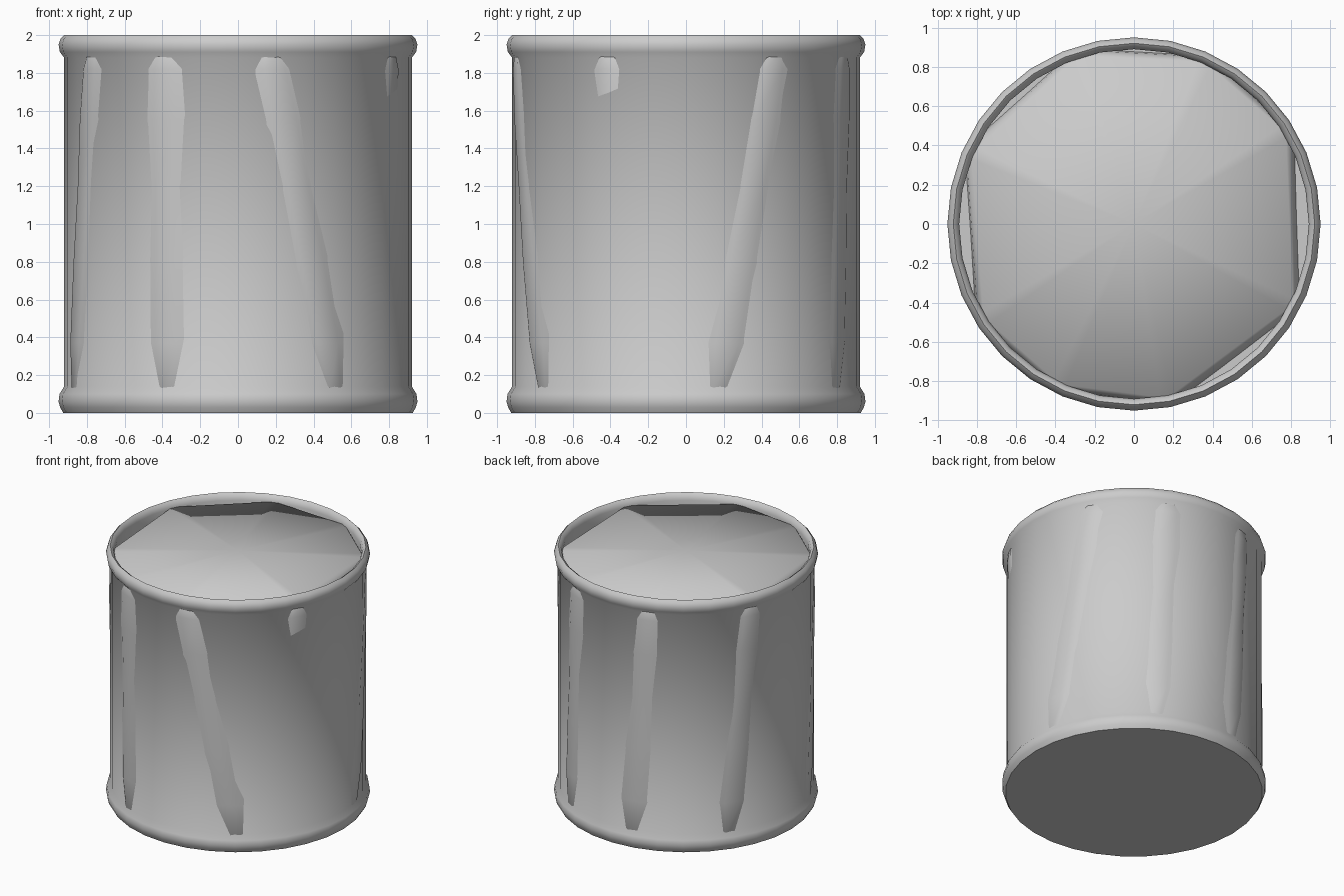
import bpy, bmesh
from math import sin, cos, pi, radians

if "Cube" in bpy.data.objects:
    bpy.data.objects.remove(bpy.data.objects["Cube"])


def make_object(name, bm, angle):
    bmesh.ops.recalc_face_normals(bm, faces=bm.faces)
    mesh = bpy.data.meshes.new(name)
    bm.to_mesh(mesh)
    bm.free()
    obj = bpy.data.objects.new(name, mesh)
    bpy.context.collection.objects.link(obj)
    bpy.ops.object.select_all(action='DESELECT')
    bpy.context.view_layer.objects.active = obj
    obj.select_set(True)
    bpy.ops.object.shade_smooth_by_angle(angle=radians(angle))
    return obj


def bridge(bm, a, b):
    n = len(a)
    for i in range(n):
        j = (i + 1) % n
        bm.faces.new((a[i], a[j], b[j], b[i]))


def fan(bm, ring, z):
    c = bm.verts.new((0, 0, z))
    for i in range(len(ring)):
        bm.faces.new((ring[i], ring[(i + 1) % len(ring)], c))


# Outer container: lathed wall with a soft bead at the top and bottom
profile = [(.925, 0), (.942, .03), (.95, .06), (.945, .1), (.92, .14),
           (.92, 1.88), (.943, 1.91), (.95, 1.95), (.94, 1.98),
           (.92, 2), (.90, 1.985), (.89, 1.95), (.89, 1.86)]
SIDES = 32
bm = bmesh.new()
rings = [[bm.verts.new((r * cos(2 * pi * i / SIDES), r * sin(2 * pi * i / SIDES), z))
          for i in range(SIDES)] for r, z in profile]
for a, b in zip(rings, rings[1:]):
    bridge(bm, a, b)
bm.faces.new(rings[0])
bm.faces.new(rings[-1])
make_object("container_wall", bm, 58)

# Filling: twisted eight-cornered block whose corners break through the wall
top_angles = [11, 63, 121, 156, 198, 246, 302, 335]
low_angles = [34, 65, 101, 150, 190, 235, 289, 336]
# height, corner radius, half width of the chamfered corner in degrees
levels = [(.06, .88, 2), (.13, .921, 2), (.37, .927, 4), (.8, .926, 4),
          (1.2, .924, 3.5), (1.55, .927, 4), (1.82, .926, 3.5),
          (1.9, .919, 2), (1.95, .89, 2)]
bm = bmesh.new()
rings = []
for z, r, half in levels:
    t = (z - .13) / 1.77
    ring = []
    for lo, hi in zip(low_angles, top_angles):
        mid = lo + (hi - lo) * t
        # one corner only shows near the top
        rad = min(r, .908) if hi == 63 and z < 1.7 else r
        for a in (mid - half, mid + half):
            ring.append(bm.verts.new((rad * sin(radians(a)), -rad * cos(radians(a)), z)))
    rings.append(ring)
for a, b in zip(rings, rings[1:]):
    bridge(bm, a, b)

# Softly rounded top of the filling and closed underside
fan(bm, rings[-1], 1.965)
fan(bm, rings[0], .06)
make_object("filling", bm, 120)
